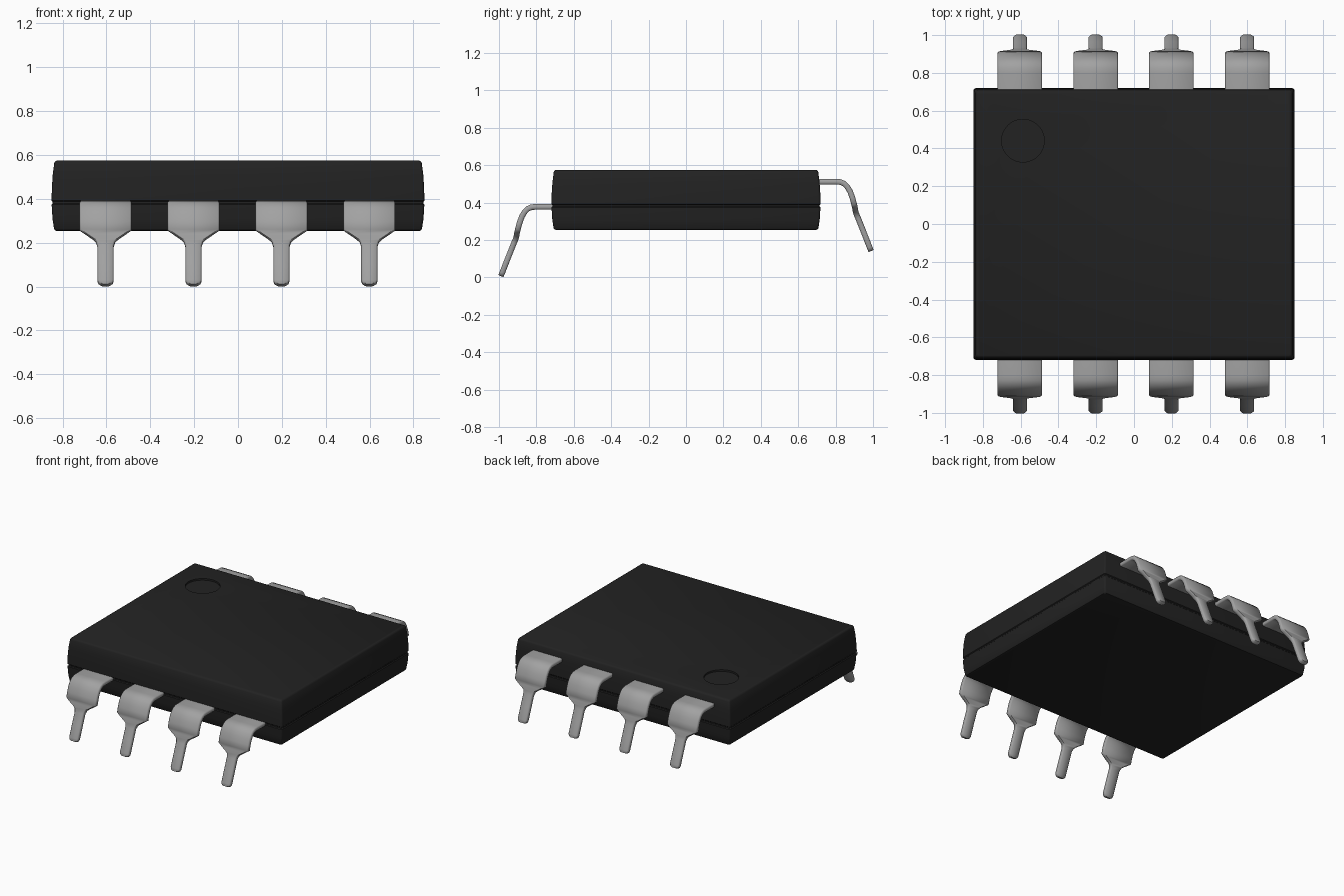
import bpy, bmesh, math
from mathutils import Vector

if "Cube" in bpy.data.objects:
    bpy.data.objects.remove(bpy.data.objects["Cube"])


def material(name, rgb):
    m = bpy.data.materials.new(name)
    m.diffuse_color = (*rgb, 1)
    m.use_nodes = True
    m.node_tree.nodes["Principled BSDF"].inputs["Base Color"].default_value = m.diffuse_color
    return m


BLACK = material("black plastic", (0.016, 0.016, 0.016))
METAL = material("grey metal", (0.36, 0.36, 0.36))


def make_object(name, bm, mat):
    bmesh.ops.recalc_face_normals(bm, faces=bm.faces)
    me = bpy.data.meshes.new(name)
    bm.to_mesh(me)
    bm.free()
    ob = bpy.data.objects.new(name, me)
    bpy.context.collection.objects.link(ob)
    me.materials.append(mat)
    return ob


def smooth(ob, angle=40):
    bpy.ops.object.select_all(action='DESELECT')
    ob.select_set(True)
    bpy.context.view_layer.objects.active = ob
    bpy.ops.object.shade_smooth_by_angle(angle=math.radians(angle))


# Package body: stacked rounded rectangles with bulging sides and a parting groove
def rounded_ring(bm, hx, hy, z, r=0.012, n=3):
    ring = []
    for q, (sx, sy) in enumerate([(1, 1), (-1, 1), (-1, -1), (1, -1)]):
        for i in range(n + 1):
            a = (q + i / n) * math.pi / 2
            ring.append(bm.verts.new((sx * (hx - r) + r * math.cos(a),
                                      sy * (hy - r) + r * math.sin(a), z)))
    return ring


# (height, inset from the widest outline)
BODY_ROWS = [(0.254, 0.022), (0.257, 0.015), (0.264, 0.011), (0.31, 0.004), (0.374, 0.0),
             (0.379, 0.005), (0.387, 0.005), (0.392, 0.0), (0.45, 0.001), (0.51, 0.005),
             (0.563, 0.012), (0.571, 0.016), (0.575, 0.023)]
bm = bmesh.new()
rings = [rounded_ring(bm, 0.85 - d, 0.719 - d, z) for z, d in BODY_ROWS]
for a, b in zip(rings, rings[1:]):
    for i in range(len(a)):
        j = (i + 1) % len(a)
        bm.faces.new((a[i], a[j], b[j], b[i]))
bm.faces.new(rings[0])
bm.faces.new(rings[-1])
body = make_object("package_body", bm, BLACK)

# Round pin marker recessed in the top
bm = bmesh.new()
bmesh.ops.create_cone(bm, cap_ends=True, segments=48, radius1=0.113, radius2=0.113, depth=0.1)
bmesh.ops.translate(bm, verts=bm.verts, vec=(-0.588, 0.441, 0.563 + 0.05))
cutter = make_object("marker_cutter", bm, BLACK)
cut = body.modifiers.new("marker", 'BOOLEAN')
cut.operation, cut.object, cut.solver = 'DIFFERENCE', cutter, 'EXACT'
bpy.context.view_layer.objects.active = body
bpy.ops.object.modifier_apply(modifier="marker")
bpy.data.objects.remove(cutter)
smooth(body, 35)

# Lead strip: (distance outward, height, half width) along the bent centre line
LEAD_ROWS = [(0.69, 0.377, 0.118), (0.80, 0.377, 0.118), (0.825, 0.376, 0.118),
             (0.846, 0.367, 0.118), (0.862, 0.351, 0.118), (0.877, 0.326, 0.118),
             (0.889, 0.294, 0.118), (0.899, 0.257, 0.118), (0.903, 0.240, 0.094),
             (0.907, 0.217, 0.060), (0.911, 0.204, 0.044), (0.920, 0.183, 0.037),
             (0.950, 0.108, 0.037), (0.982, 0.026, 0.037), (0.987, 0.014, 0.032),
             (0.990, 0.007, 0.021)]


def lead(name, x, side, lift):
    bm = bmesh.new()
    half = 0.015
    rings = []
    for i, (d, z, w) in enumerate(LEAD_ROWS):
        p, q = LEAD_ROWS[max(i - 1, 0)], LEAD_ROWS[min(i + 1, len(LEAD_ROWS) - 1)]
        t = Vector((q[0] - p[0], q[1] - p[1])).normalized()
        nd, nz = -t.y, t.x                     # normal of the bent strip
        c = 0.007                              # softened strip edges
        section = [(-w, -half + c), (-w + c, -half), (w - c, -half), (w, -half + c),
                   (w, half - c), (w - c, half), (-w + c, half), (-w, half - c)]
        rings.append([bm.verts.new((x + u, side * (d + nd * v), z + nz * v + lift))
                      for u, v in section])
    for a, b in zip(rings, rings[1:]):
        for i in range(8):
            j = (i + 1) % 8
            bm.faces.new((a[i], a[j], b[j], b[i]))
    bm.faces.new(rings[0])
    bm.faces.new(rings[-1])
    smooth(make_object(name, bm, METAL), 50)


# Four leads per side; the back row leaves the body higher up
for i in range(4):
    x = -0.604 + 0.401 * i
    lead(f"front_lead_{i + 1}", x, -1, 0.0)
    lead(f"back_lead_{i + 1}", x, 1, 0.134)
